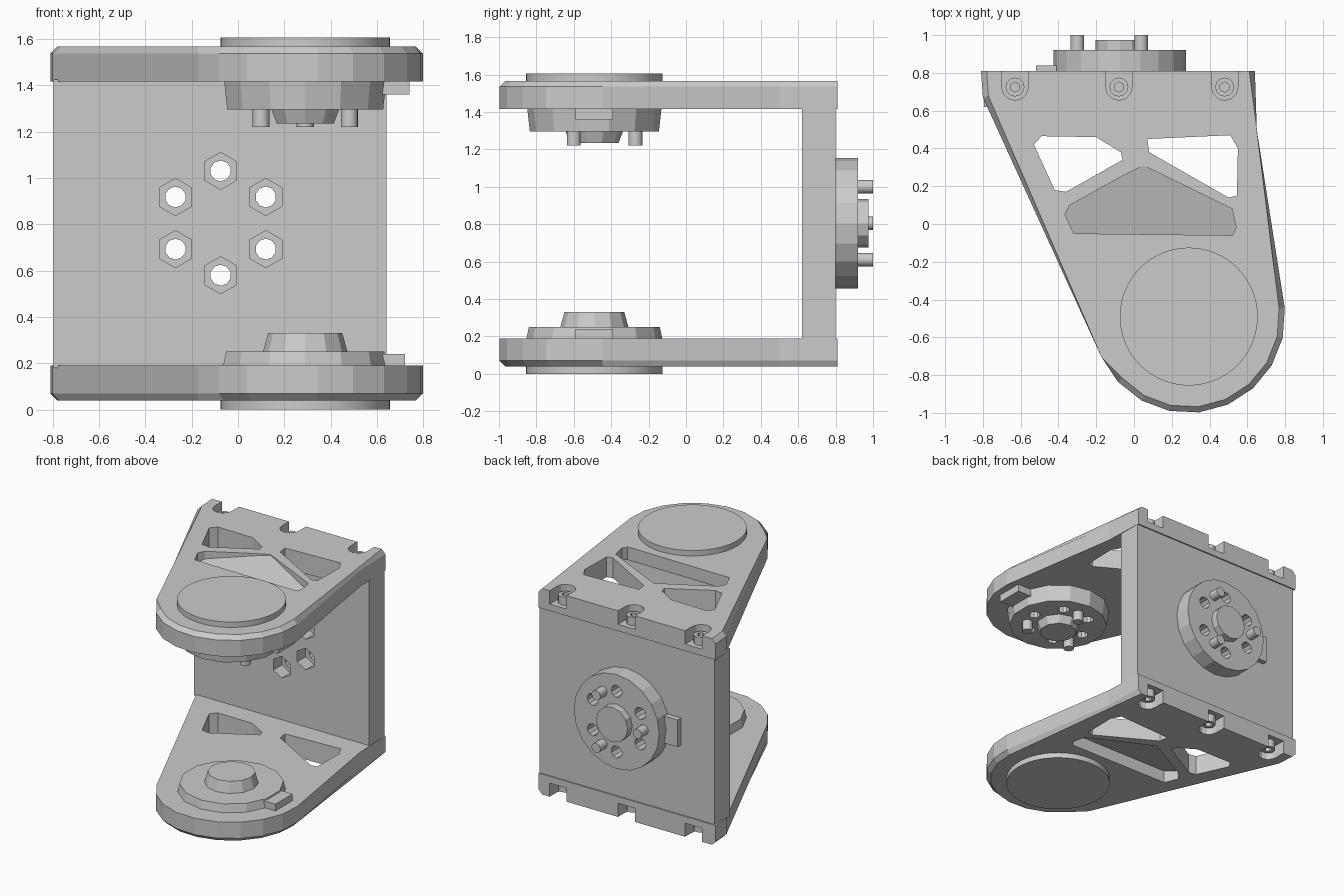
import bpy, bmesh, math
from mathutils import Vector, Matrix

if "Cube" in bpy.data.objects:
    bpy.data.objects.remove(bpy.data.objects["Cube"])

HUB = (0.29, -0.49)        # pivot axis of both arms (x, y)
BACK = (-0.075, 0.805)     # axis of the rear horn (x, z)
MID = 0.803                # arms mirror about this height


def finish(bm, name):
    bmesh.ops.recalc_face_normals(bm, faces=bm.faces)
    me = bpy.data.meshes.new(name)
    bm.to_mesh(me)
    bm.free()
    ob = bpy.data.objects.new(name, me)
    bpy.context.collection.objects.link(ob)
    return ob


def add_prism(bm, pts, z0, z1):
    """Extrude an xy outline; z1 may be a function of (x, y)."""
    top = z1 if callable(z1) else (lambda x, y: z1)
    lo = [bm.verts.new((x, y, z0)) for x, y in pts]
    hi = [bm.verts.new((x, y, top(x, y))) for x, y in pts]
    bm.faces.new(lo[::-1])
    bm.faces.new(hi)
    for i in range(len(pts)):
        j = (i + 1) % len(pts)
        bm.faces.new((lo[i], lo[j], hi[j], hi[i]))


def add_rod(bm, a, b, r1, r2=None, n=16, spin=0.0):
    """Cylinder or frustum from point a to point b."""
    a, b = Vector(a), Vector(b)
    d = b - a
    m = Matrix.Translation((a + b) / 2) @ d.to_track_quat('Z', 'Y').to_matrix().to_4x4()
    bmesh.ops.create_cone(bm, cap_ends=True, segments=n, radius1=r1,
                          radius2=r1 if r2 is None else r2, depth=d.length,
                          matrix=m @ Matrix.Rotation(spin, 4, 'Z'))


def add_box(bm, lo, hi):
    add_prism(bm, [(lo[0], lo[1]), (hi[0], lo[1]), (hi[0], hi[1]), (lo[0], hi[1])], lo[2], hi[2])


def rod(name, *args, smooth=False, **kw):
    bm = bmesh.new()
    add_rod(bm, *args, **kw)
    ob = finish(bm, name)
    if smooth:
        bpy.ops.object.select_all(action='DESELECT')
        ob.select_set(True)
        bpy.context.view_layer.objects.active = ob
        bpy.ops.object.shade_smooth_by_angle(angle=math.radians(30))
    return ob


def box(name, lo, hi):
    bm = bmesh.new()
    add_box(bm, lo, hi)
    return finish(bm, name)


def cut(ob, bm):
    """Subtract the cutter mesh and discard it."""
    cutter = finish(bm, "cutter")
    cutter.hide_render = True
    mod = ob.modifiers.new("cut", 'BOOLEAN')
    mod.operation, mod.solver, mod.object = 'DIFFERENCE', 'EXACT', cutter
    bpy.context.view_layer.objects.active = ob
    bpy.ops.object.modifier_apply(modifier=mod.name)
    bpy.data.objects.remove(cutter)


def mirror_up(ob, name):
    me = ob.data.copy()
    me.transform(Matrix.Translation((0, 0, 2 * MID)) @ Matrix.Scale(-1, 4, (0, 0, 1)))
    me.flip_normals()
    bpy.context.collection.objects.link(bpy.data.objects.new(name, me))


def ring(center, r, count, start):
    for i in range(count):
        t = math.radians(start) + i * math.tau / count
        yield center[0] + r * math.cos(t), center[1] + r * math.sin(t)


# Arm: tapered plate with rounded tip, chamfered on its outer face
outline = [(-0.81, 0.81), (-0.80, 0.67)]
for i in range(10):
    t = math.radians(-155 + 160 * i / 9)
    outline.append((HUB[0] + 0.51 * math.cos(t), HUB[1] + 0.51 * math.sin(t)))
outline += [(0.65, 0.5), (0.64, 0.81)]
bm = bmesh.new()
add_prism(bm, outline, 0.04, 0.19)
rim = [e for e in bm.edges if all(v.co.z < 0.05 for v in e.verts)
       and not all(v.co.y > 0.8 for v in e.verts)]
bmesh.ops.bevel(bm, geom=rim, offset=0.03, segments=1, affect='EDGES')
arm = finish(bm, "lower_arm")

# Two lightening windows, and a sloped pocket on the outer face
bm = bmesh.new()
add_prism(bm, [(-0.53, 0.42), (-0.49, 0.465), (-0.2, 0.46), (-0.07, 0.38),
               (-0.06, 0.34), (-0.36, 0.17), (-0.42, 0.18)], -0.1, 0.3)
add_prism(bm, [(0.07, 0.45), (0.51, 0.47), (0.55, 0.4), (0.545, 0.15),
               (0.5, 0.14), (0.08, 0.38)], -0.1, 0.3)
add_prism(bm, [(-0.34, 0.1), (-0.365, 0.05), (-0.32, -0.05), (0.52, -0.06),
               (0.54, -0.02), (0.52, 0.08), (0.05, 0.31), (-0.05, 0.26)], -0.1,
          lambda x, y: 0.045 + 0.09 * (0.31 - y) / 0.37)
cut(arm, bm)

# Screw notches open to the back edge
screws = [(-0.63, 0.725), (-0.08, 0.725), (0.48, 0.725)]
bm = bmesh.new()
for x, y in screws:
    u = [(x + 0.07, 0.9), (x - 0.07, 0.9)]
    for i in range(7):
        t = math.pi + math.pi * i / 6
        u.append((x + 0.07 * math.cos(t), y + 0.07 * math.sin(t)))
    add_prism(bm, u, -0.1, 0.14)
cut(arm, bm)
mirror_up(arm, "upper_arm")

# Socket-head screws
for x, y in screws:
    s = rod("lower_screw", (x, y, 0.08), (x, y, 0.15), 0.05, n=12)
    bm = bmesh.new()
    add_rod(bm, (x, y, 0.0), (x, y, 0.12), 0.027, n=6)
    cut(s, bm)
    mirror_up(s, "upper_screw")

# Round outer pads
pad = rod("lower_pad", (*HUB, 0.0), (*HUB, 0.06), 0.365, n=64, smooth=True)
mirror_up(pad, "upper_pad")

# Lower idler: thin disc, hub and side tab
rod("idler_disc", (*HUB, 0.18), (*HUB, 0.25), 0.365, 0.35, n=14)
rod("idler_hub", (*HUB, 0.24), (*HUB, 0.33), 0.185, 0.16, n=12)
box("idler_tab", (0.58, -0.59, 0.18), (0.72, -0.39, 0.24))

# Upper horn: drilled boss, hub, three pins and side tab
horn = rod("upper_horn", (*HUB, 1.43), (*HUB, 1.295), 0.36, 0.345, n=14)
bm = bmesh.new()
for x, y in ring(HUB, 0.22, 6, 0):
    add_rod(bm, (x, y, 1.2), (x, y, 1.38), 0.042, n=10)
cut(horn, bm)
rod("upper_horn_hub", (*HUB, 1.30), (*HUB, 1.235), 0.155, 0.13, n=10)
box("upper_horn_tab", (0.58, -0.59, 1.36), (0.74, -0.39, 1.43))
for x, y in ring(HUB, 0.22, 3, 90):
    rod("upper_horn_pin", (x, y, 1.32), (x, y, 1.22), 0.037, smooth=True)

# Back plate and rear horn disc
plate = box("back_plate", (-0.795, 0.62, 0.18), (0.64, 0.80, 1.425))
bx, bz = BACK
disc = rod("rear_horn", (bx, 0.79, bz), (bx, 0.92, bz), 0.35, n=20)

# Six through holes, counterbored on the inside of the plate
bm = bmesh.new()
for x, z in ring(BACK, 0.225, 6, 30):
    add_rod(bm, (x, 0.5, z), (x, 0.72, z), 0.08, n=6)
cut(plate, bm)
for ob in (plate, disc):
    bm = bmesh.new()
    for x, z in ring(BACK, 0.225, 6, 30):
        add_rod(bm, (x, 0.5, z), (x, 1.1, z), 0.045, n=10)
    cut(ob, bm)

# Rear hub, pins and side tab
rod("rear_hub", (bx, 0.90, bz), (bx, 0.975, bz), 0.13, n=12)
for x, z in ring(BACK, 0.225, 3, 60):
    rod("rear_pin", (x, 0.89, z), (x, 1.0, z), 0.036, smooth=True)
box("rear_tab", (bx - 0.445, 0.79, bz - 0.1), (bx - 0.32, 0.84, bz + 0.1))
